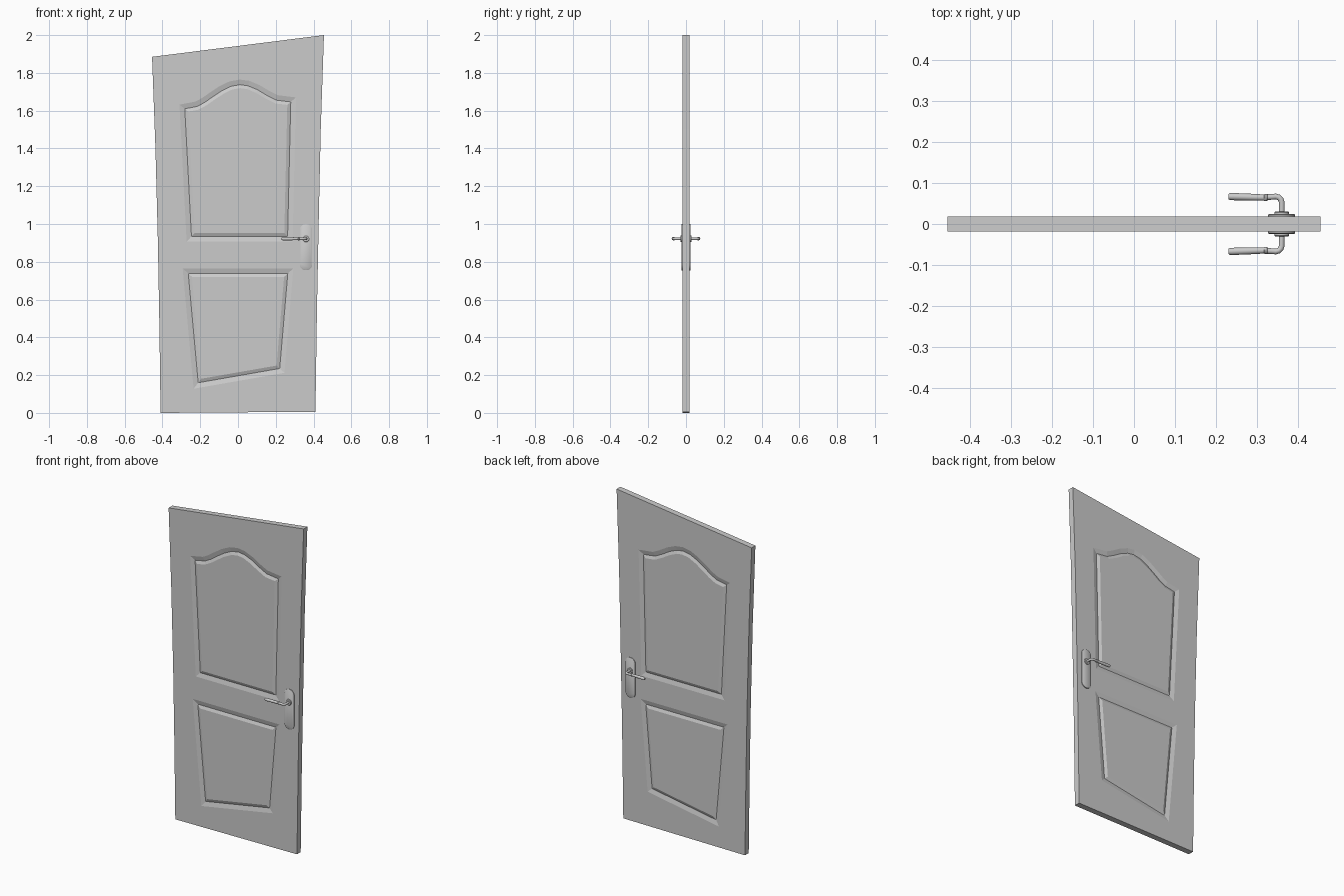
import bpy, bmesh, math
from mathutils import Vector, Matrix

if "Cube" in bpy.data.objects:
    bpy.data.objects.remove(bpy.data.objects["Cube"])

T = 0.018      # half thickness of the door
GROOVE = 0.007

outline = [(-0.41, 0.0), (0.41, 0.006), (0.418, 0.55), (0.428, 1.05), (0.438, 1.5),
           (0.455, 2.0), (-0.455, 1.885), (-0.437, 1.4), (-0.424, 0.9), (-0.416, 0.45)]
upper = [(-0.272, 0.907), (0.289, 0.907), (0.307, 1.67), (0.21, 1.682), (0.165, 1.705),
         (0.115, 1.735), (0.06, 1.758), (0.01, 1.765), (-0.045, 1.755), (-0.10, 1.728),
         (-0.15, 1.695), (-0.19, 1.667), (-0.225, 1.648), (-0.31, 1.632)]
lower = [(-0.235, 0.128), (0.246, 0.212), (0.293, 0.765), (-0.293, 0.765)]


def inset(pts, d):
    """Offset a counter-clockwise polygon inwards by d with mitred corners."""
    out = []
    for i, p in enumerate(pts):
        p = Vector(p)
        a = (p - Vector(pts[i - 1])).normalized()
        b = (Vector(pts[(i + 1) % len(pts)]) - p).normalized()
        na, nb = Vector((-a.y, a.x)), Vector((-b.y, b.x))
        out.append(p + (na + nb) * d / (1 + na.dot(nb)))
    return out


def finish(bm, name, smooth=False):
    bmesh.ops.recalc_face_normals(bm, faces=bm.faces)
    me = bpy.data.meshes.new(name)
    bm.to_mesh(me)
    bm.free()
    ob = bpy.data.objects.new(name, me)
    bpy.context.collection.objects.link(ob)
    if smooth:
        bpy.context.view_layer.objects.active = ob
        ob.select_set(True)
        bpy.ops.object.shade_smooth_by_angle(angle=math.radians(35))
        ob.select_set(False)
    return ob


def ring(bm, pts, y):
    return [bm.verts.new((p[0], y, p[1])) for p in pts]


def loop_edges(bm, vs):
    return [bm.edges.get((v, vs[i - 1])) or bm.edges.new((v, vs[i - 1])) for i, v in enumerate(vs)]


def skin(bm, a, b):
    for i in range(len(a)):
        bm.faces.new((a[i - 1], a[i], b[i], b[i - 1]))


# Door leaf: both faces carry two panels framed by a sunken groove
bm = bmesh.new()
rims = []
for s in (-1, 1):
    rim = ring(bm, outline, s * T)
    rims.append(rim)
    edges = loop_edges(bm, rim)
    for panel in (upper, lower):
        outer = ring(bm, panel, s * T)
        edges += loop_edges(bm, outer)
        mid = ring(bm, inset(panel, 0.027), s * (T - GROOVE))
        inner = ring(bm, inset(panel, 0.045), s * (T + 0.0008))
        skin(bm, outer, mid)
        skin(bm, mid, inner)
        bmesh.ops.triangle_fill(bm, edges=loop_edges(bm, inner), use_beauty=True)
    bmesh.ops.triangle_fill(bm, edges=edges, use_beauty=True, normal=(0, s, 0))
skin(bm, *rims)
finish(bm, "door_leaf")

HX, HZ = 0.36, 0.922   # handle spindle position


def plate(s, name):
    """Capsule-shaped backplate with a small chamfer."""
    r, zt, zb = 0.033, 0.967, 0.788
    pts = [(HX + r * math.cos(a), z + r * math.sin(a))
           for z, a0 in ((zt, 0), (zb, math.pi))
           for a in [a0 + math.pi * k / 10 for k in range(11)]]
    bm = bmesh.new()
    rings = [ring(bm, pts, s * (T - 0.002)), ring(bm, pts, s * 0.0225),
             ring(bm, inset(pts, 0.003), s * 0.0245)]
    skin(bm, rings[0], rings[1])
    skin(bm, rings[1], rings[2])
    bm.faces.new(rings[0])
    bm.faces.new(rings[2])
    finish(bm, name, True)


def tube(name, path, radii, n=14):
    """Round tube along a path in the x-y plane."""
    bm = bmesh.new()
    P = [Vector((x, y, HZ)) for x, y in path]
    rings = []
    for i, p in enumerate(P):
        d = (P[min(i + 1, len(P) - 1)] - P[max(i - 1, 0)]).normalized()
        side = Vector((-d.y, d.x, 0))
        rings.append([bm.verts.new(p + radii[i] * (side * math.cos(2 * math.pi * k / n)
                      + Vector((0, 0, 1)) * math.sin(2 * math.pi * k / n))) for k in range(n)])
    for a, b in zip(rings, rings[1:]):
        skin(bm, a, b)
    bm.faces.new(rings[0])
    bm.faces.new(rings[-1])
    finish(bm, name, True)


# Door furniture on both sides
for s, side in ((-1, "front"), (1, "back")):
    plate(s, side + "_backplate")
    tube(side + "_rose", [(HX, s * y) for y in (0.022, 0.028, 0.030)], [0.018, 0.018, 0.016], 20)
    tube(side + "_lever_neck",
         [(HX, s * 0.026), (HX, s * 0.054), (0.358, s * 0.060), (0.353, s * 0.065),
          (0.346, s * 0.067), (0.318, s * 0.065)], [0.007] * 6)
    tube(side + "_lever_grip",
         [(0.326, s * 0.0645), (0.324, s * 0.0645), (0.319, s * 0.0645), (0.317, s * 0.0645),
          (0.280, s * 0.0655), (0.240, s * 0.0668), (0.233, s * 0.067), (0.230, s * 0.067)],
         [0.007, 0.009, 0.009, 0.0075, 0.0085, 0.0088, 0.008, 0.006])
